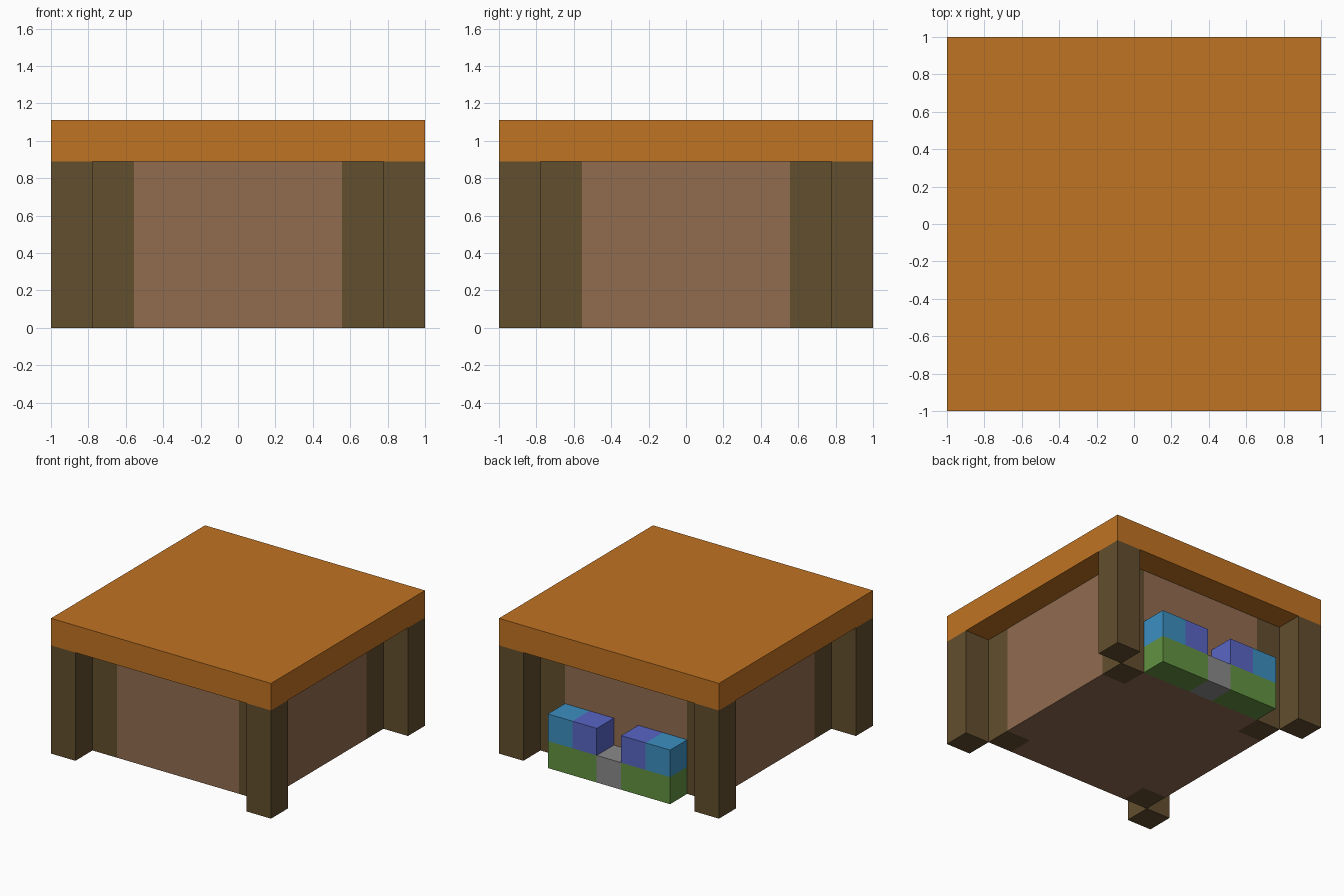
import bpy
import bmesh

cube = bpy.data.objects.get("Cube")
if cube:
    bpy.data.objects.remove(cube, do_unlink=True)

CELL = 2 / 9  # everything sits on a nine-cell grid


def material(name, *rgb):
    linear = [((c / 255 + 0.055) / 1.055) ** 2.4 for c in rgb] + [1]
    mat = bpy.data.materials.new(name)
    mat.use_nodes = True
    mat.diffuse_color = linear
    bsdf = mat.node_tree.nodes["Principled BSDF"]
    bsdf.inputs["Base Color"].default_value = linear
    bsdf.inputs["Roughness"].default_value = 0.9
    return mat


ORANGE = material("orange_roof", 192, 115, 34)
DARK = material("dark_wood", 98, 78, 46)
BROWN = material("brown_wall", 145, 108, 80)
GREEN = material("green", 98, 147, 64)
GREY = material("grey", 138, 138, 138)
SKY = material("sky_blue", 60, 143, 193)
INDIGO = material("indigo", 89, 102, 197)


def prism(name, mat, outline, bottom, top):
    """Extrude an outline, given in cells, between two heights in cells."""
    bm = bmesh.new()
    face = bm.faces.new([bm.verts.new((x * CELL, y * CELL, bottom * CELL))
                         for x, y in outline])
    solid = bmesh.ops.extrude_face_region(bm, geom=[face])
    verts = [v for v in solid["geom"] if isinstance(v, bmesh.types.BMVert)]
    bmesh.ops.translate(bm, verts=verts, vec=(0, 0, (top - bottom) * CELL))
    bmesh.ops.recalc_face_normals(bm, faces=bm.faces)
    mesh = bpy.data.meshes.new(name)
    bm.to_mesh(mesh)
    bm.free()
    mesh.materials.append(mat)
    obj = bpy.data.objects.new(name, mesh)
    bpy.context.collection.objects.link(obj)
    return obj


def block(name, mat, x, y, bottom, top, half=0.5):
    outline = [(x - half, y - half), (x + half, y - half),
               (x + half, y + half), (x - half, y + half)]
    return prism(name, mat, outline, bottom, top)


# Roof slab
block("roof", ORANGE, 0, 0, 4, 5, half=4.5)

# Walled room with notched corners
a, b = 2.5, 3.5
prism("walls", BROWN,
      [(-a, -b), (a, -b), (a, -a), (b, -a), (b, a), (a, a),
       (a, b), (-a, b), (-a, a), (-b, a), (-b, -a), (-a, -a)], 0, 4)

# Corner pillars of the room and the free posts outside them
for sx, side in ((-1, "right"), (1, "left")):
    for sy, end in ((-1, "front"), (1, "back")):
        block(f"wall_corner_{end}_{side}", DARK, sx * 3, sy * 3, 0, 4)
        block(f"post_{end}_{side}", DARK, sx * 4, sy * 4, 0, 4)

# Bench along the back wall, with a gap in its upper row
for x, mat in zip(range(-2, 3), (GREEN, GREEN, GREY, GREEN, GREEN)):
    block(f"bench_base_{x + 3}", mat, x, 4, 0, 1)
for x, mat in ((-2, SKY), (-1, INDIGO), (1, INDIGO), (2, SKY)):
    block(f"bench_top_{x + 3}", mat, x, 4, 1, 2)
